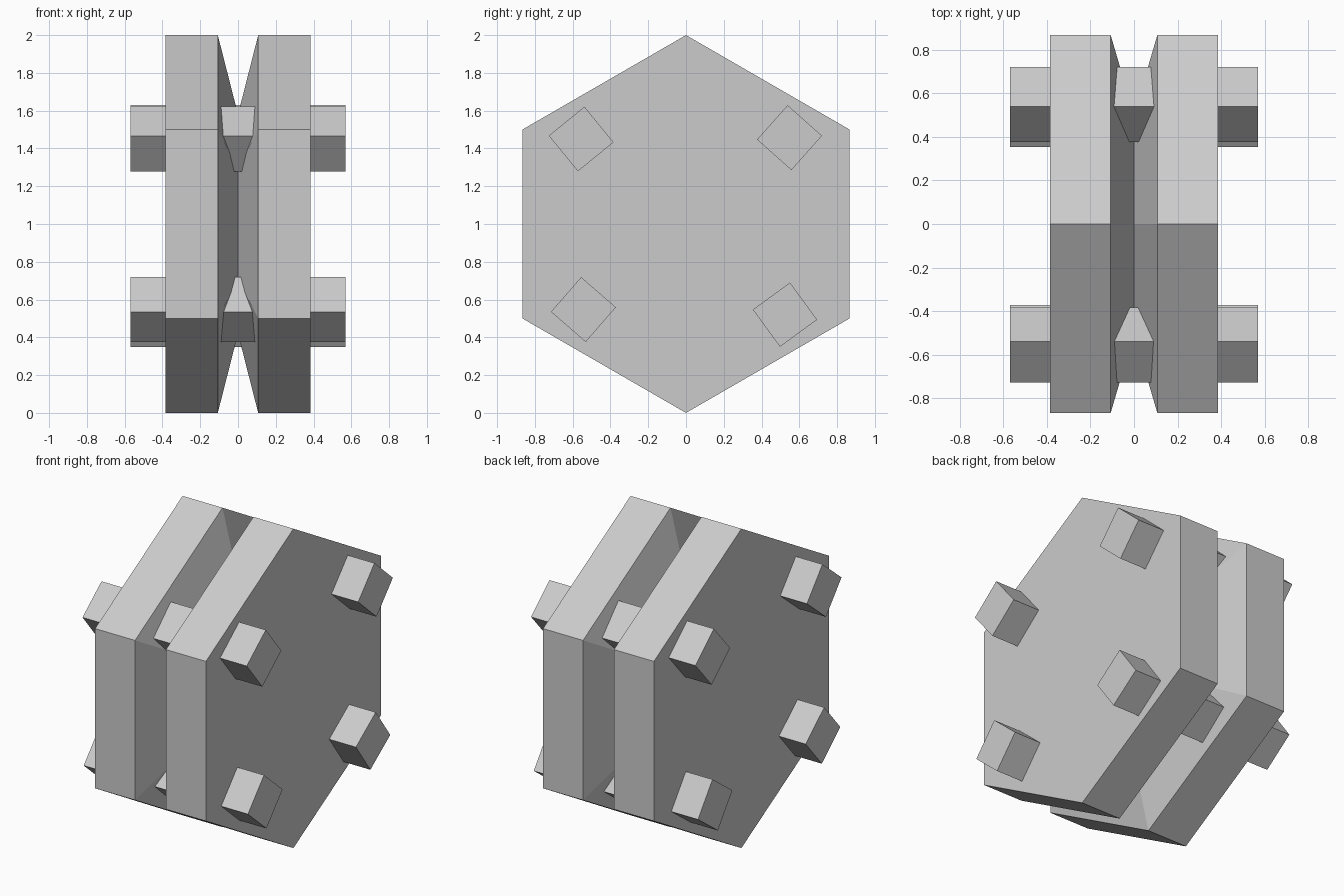
import bpy, bmesh, math

if "Cube" in bpy.data.objects:
    bpy.data.objects.remove(bpy.data.objects["Cube"])


def make_object(name, rings):
    """Skin a closed solid through equal-sided rings of points, capping both ends."""
    bm = bmesh.new()
    loops = [[bm.verts.new(p) for p in ring] for ring in rings]
    n = len(loops[0])
    for a, b in zip(loops, loops[1:]):
        for i in range(n):
            j = (i + 1) % n
            bm.faces.new((a[i], a[j], b[j], b[i]))
    bm.faces.new(loops[0])
    bm.faces.new(loops[-1])
    bmesh.ops.recalc_face_normals(bm, faces=bm.faces)
    mesh = bpy.data.meshes.new(name)
    bm.to_mesh(mesh)
    bm.free()
    obj = bpy.data.objects.new(name, mesh)
    bpy.context.collection.objects.link(obj)
    return obj


def polygon(x, sides, radius, cy, cz, tilt=0.0):
    """Regular polygon facing x, first corner pointing up."""
    angles = [tilt + math.tau * i / sides for i in range(sides)]
    return [(x, cy + radius * math.sin(a), cz + radius * math.cos(a)) for a in angles]


# Hexagonal wheel with a V groove around the middle
profile = [(-0.384, 1.0), (-0.107, 1.0), (0.0, 0.58), (0.107, 1.0), (0.384, 1.0)]
make_object("grooved_hex_wheel", [polygon(x, 6, r, 0, 1) for x, r in profile])

# Four square bars running through the wheel, each slightly twisted
bars = {
    "upper_front_bar": (-0.555, 1.45, 0.1),
    "upper_back_bar": (0.548, 1.457, -0.06),
    "lower_front_bar": (-0.543, 0.547, -0.07),
    "lower_back_bar": (0.524, 0.52, 0.155),
}
for name, (y, z, tilt) in bars.items():
    make_object(name, [polygon(x, 4, 0.172, y, z, tilt) for x in (-0.569, 0.569)])
